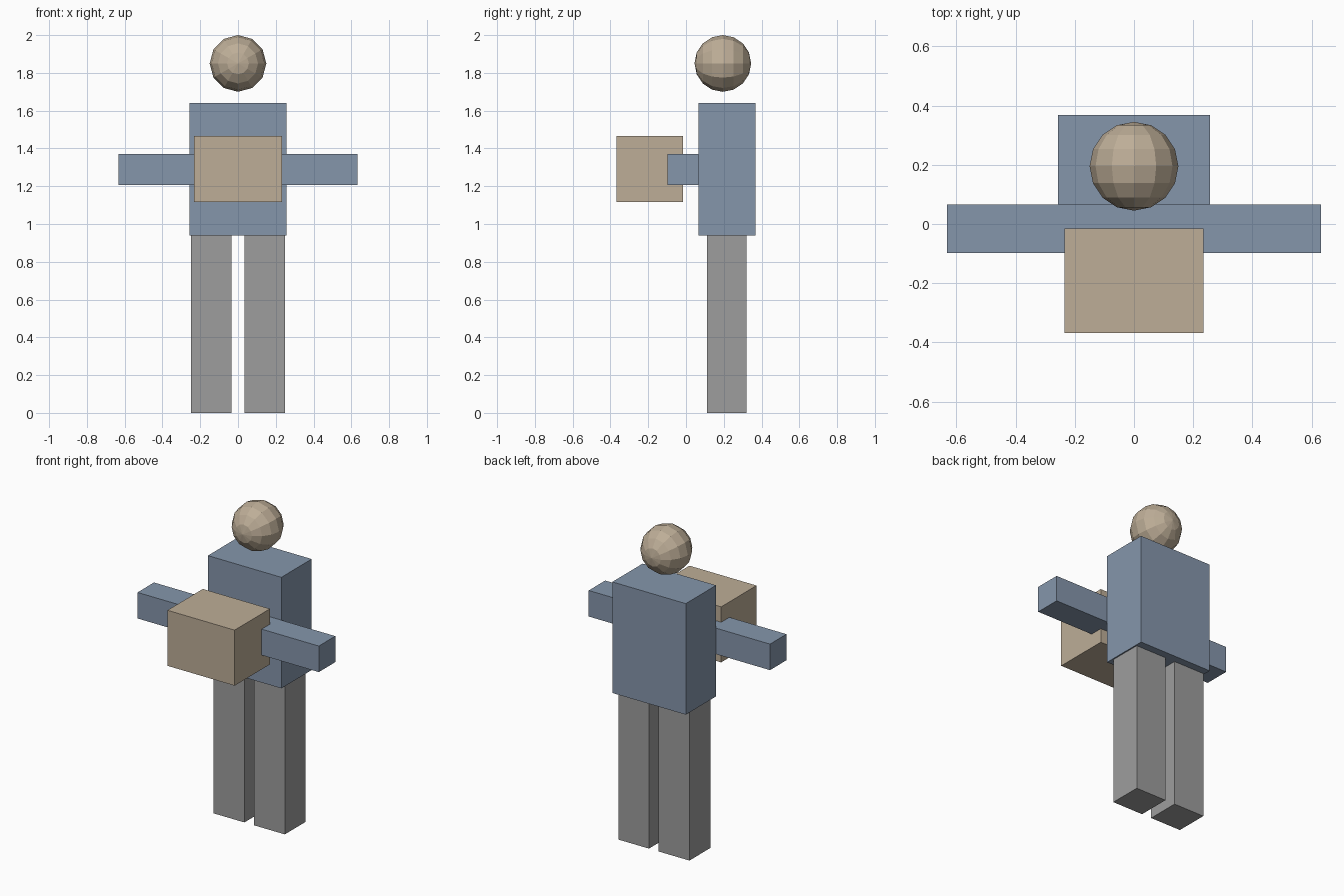
import bpy, math

if "Cube" in bpy.data.objects:
    bpy.data.objects.remove(bpy.data.objects["Cube"])


def material(name, color):
    m = bpy.data.materials.new(name)
    m.diffuse_color = (*color, 1)
    m.use_nodes = True
    m.node_tree.nodes["Principled BSDF"].inputs["Base Color"].default_value = m.diffuse_color
    return m


BLUE = material("slate_blue", (0.235, 0.305, 0.41))
TAN = material("tan", (0.51, 0.42, 0.31))
GREY = material("grey", (0.34, 0.34, 0.34))


def box(name, lo, hi, mat):
    """Box spanning two opposite corners."""
    bpy.ops.mesh.primitive_cube_add(size=1, location=[(a + b) / 2 for a, b in zip(lo, hi)])
    ob = bpy.context.object
    ob.name = name
    ob.scale = [b - a for a, b in zip(lo, hi)]
    bpy.ops.object.transform_apply(location=False, rotation=False, scale=True)
    ob.data.materials.append(mat)


# Torso, and the arms as one bar across its front
box("torso", (-0.256, 0.066, 0.94), (0.256, 0.368, 1.64), BLUE)
box("arms", (-0.632, -0.098, 1.206), (0.632, 0.066, 1.37), BLUE)

# Carried box
box("carried_box", (-0.234, -0.368, 1.117), (0.234, -0.016, 1.467), TAN)

# Legs
for side, x in (("left", 0.141), ("right", -0.141)):
    box(side + "_leg", (x - 0.107, 0.112, 0), (x + 0.107, 0.32, 0.94), GREY)

# Faceted head, poles facing front and back
bpy.ops.mesh.primitive_uv_sphere_add(segments=12, ring_count=8, radius=0.15,
                                     location=(0, 0.195, 1.85), rotation=(math.pi / 2, 0, 0))
head = bpy.context.object
head.name = "head"
head.data.materials.append(TAN)
